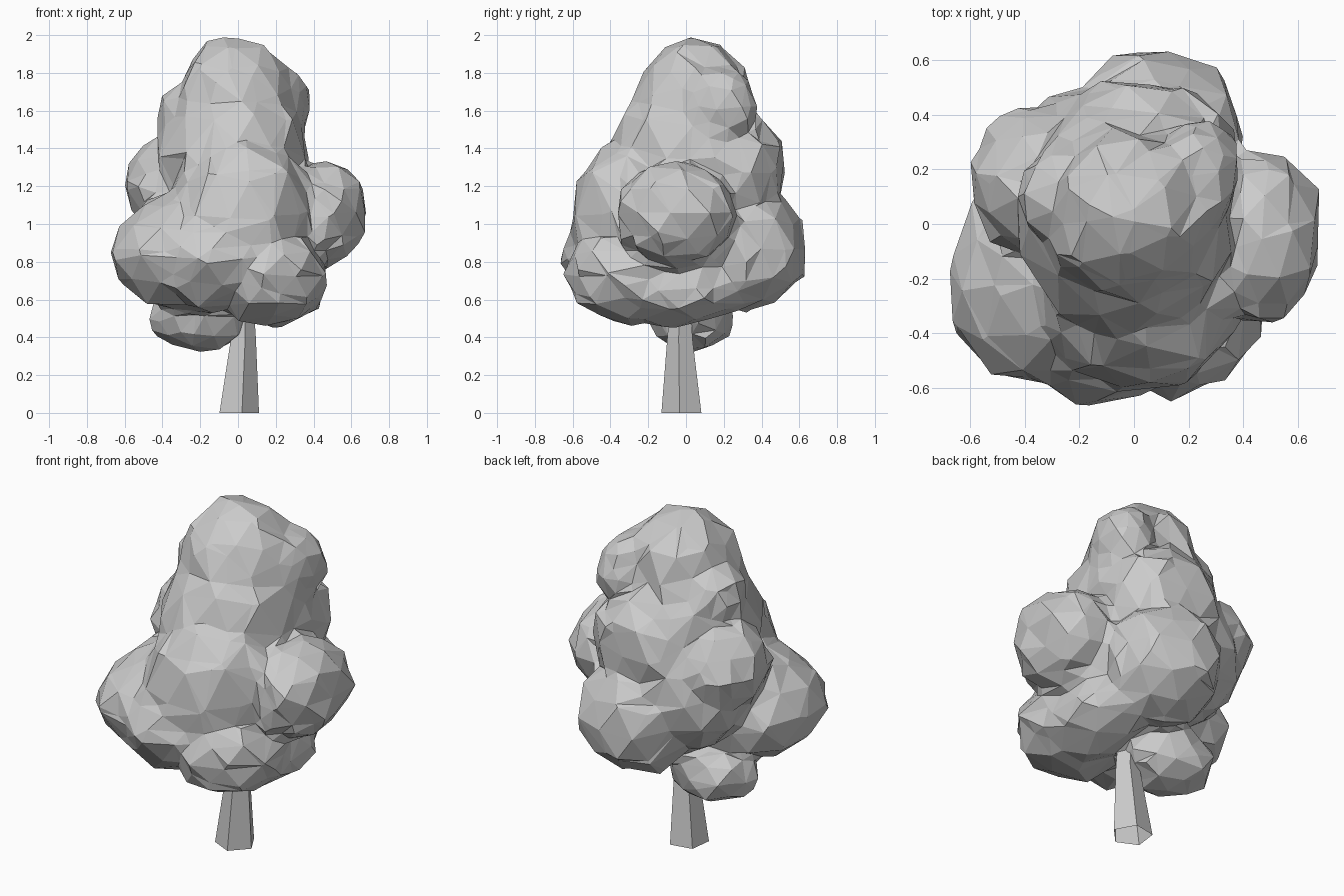
import bpy
import bmesh
import random
from math import cos, sin, tau
from mathutils import Vector, Matrix

random.seed(7)
cube = bpy.data.objects.get("Cube")
if cube:
    bpy.data.objects.remove(cube, do_unlink=True)

# One plain grey for the whole tree
grey = bpy.data.materials.new("plain grey")
grey.use_nodes = True
colour = (0.6, 0.6, 0.6, 1)
grey.diffuse_color = colour
grey.node_tree.nodes["Principled BSDF"].inputs["Base Color"].default_value = colour


def make_object(name, bm):
    mesh = bpy.data.meshes.new(name)
    bm.to_mesh(mesh)
    bm.free()
    mesh.materials.append(grey)
    obj = bpy.data.objects.new(name, mesh)
    bpy.context.scene.collection.objects.link(obj)
    return obj


def add_clump(bm, centre, radii):
    """Add one rough, faceted leaf clump."""
    turn = Matrix.Rotation(random.uniform(0, tau), 4, "Z")
    ball = bmesh.ops.create_icosphere(bm, subdivisions=2, radius=1, matrix=turn)
    for v in ball["verts"]:
        v.co *= random.uniform(0.99, 1.09)
        v.co = Vector(c + r * p for c, r, p in zip(centre, radii, v.co))


# Leaf clumps: centre, radii
clumps = [
    ((-0.01, 0.04, 1.67), (0.31, 0.3, 0.32)),     # crown top
    ((-0.02, 0.03, 1.35), (0.38, 0.43, 0.45)),    # crown base
    ((-0.25, 0.1, 1.56), (0.16, 0.2, 0.2)),       # crown bump on -x
    ((0.23, 0.17, 1.62), (0.16, 0.2, 0.22)),      # crown bump on +x
    ((0.0, 0.0, 0.98), (0.43, 0.45, 0.45)),       # core
    ((0.02, -0.25, 1.02), (0.36, 0.36, 0.46)),    # front
    ((-0.12, -0.31, 0.82), (0.36, 0.33, 0.28)),   # front, low
    ((-0.34, -0.21, 0.85), (0.33, 0.37, 0.3)),    # front, low on -x
    ((0.15, -0.28, 0.73), (0.31, 0.35, 0.26)),    # front, low on +x
    ((0.46, -0.05, 1.06), (0.22, 0.32, 0.27)),    # side lobe
    ((-0.35, 0.16, 1.2), (0.24, 0.27, 0.25)),     # opposite side
    ((-0.15, 0.2, 1.05), (0.35, 0.3, 0.34)),      # back on -x
    ((0.08, 0.33, 0.86), (0.32, 0.3, 0.31)),      # back
    ((0.03, 0.26, 1.27), (0.34, 0.27, 0.3)),      # upper back
    ((0.2, -0.08, 0.66), (0.26, 0.4, 0.19)),      # underside
    ((-0.2, 0.03, 0.51), (0.26, 0.22, 0.18)),     # lowest clump
]
bm = bmesh.new()
for centre, radii in clumps:
    add_clump(bm, centre, radii)
foliage = make_object("foliage", bm)

# Fuse the clumps into one skin, soften the creases, reduce to large facets
remesh = foliage.modifiers.new("fuse", "REMESH")
remesh.mode = "VOXEL"
remesh.voxel_size = 0.03
soften = foliage.modifiers.new("soften", "SMOOTH")
soften.factor = 0.5
soften.iterations = 6
reduce = foliage.modifiers.new("facet", "DECIMATE")
reduce.ratio = 0.05
graph = bpy.context.evaluated_depsgraph_get()
mesh = bpy.data.meshes.new_from_object(foliage.evaluated_get(graph))
foliage.modifiers.clear()
foliage.data = mesh
mesh.materials.clear()
mesh.materials.append(grey)

# Roughen the skin
bm = bmesh.new()
bm.from_mesh(mesh)
bm.normal_update()
shifts = [v.normal * random.uniform(-0.015, 0.02) for v in bm.verts]
for v, shift in zip(bm.verts, shifts):
    v.co += shift
for f in bm.faces:
    f.smooth = False
    f.material_index = 0
bm.to_mesh(mesh)
bm.free()

# Five-sided trunk, open below, narrowing upward and buried in the leaves
bm = bmesh.new()
rings = []
for x, y, z, r in [(0, -0.02, 0, 0.112), (0.025, -0.03, 0.4, 0.07), (0.02, -0.02, 0.7, 0.055)]:
    rings.append([bm.verts.new((x + r * cos(a), y + r * sin(a), z))
                  for a in (tau * (i / 5 - 0.22) for i in range(5))])
for lower, upper in zip(rings, rings[1:]):
    for i in range(5):
        j = (i + 1) % 5
        bm.faces.new((lower[i], lower[j], upper[j], upper[i]))
make_object("trunk", bm)
